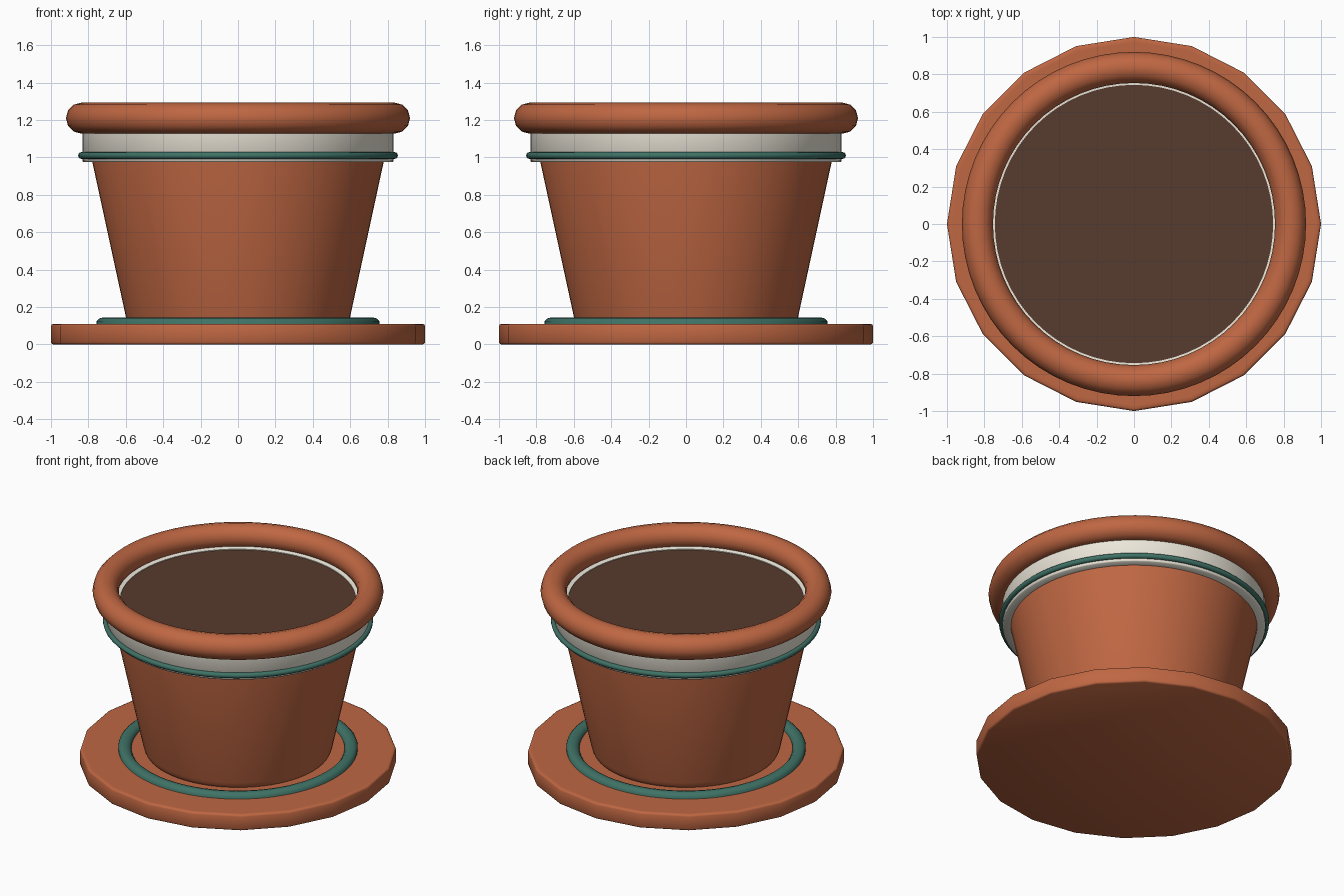
import bpy, bmesh, math

if "Cube" in bpy.data.objects:
    bpy.data.objects.remove(bpy.data.objects["Cube"])

def material(name, rgb):
    m = bpy.data.materials.new(name)
    m.diffuse_color = (*rgb, 1)
    m.use_nodes = True
    m.node_tree.nodes["Principled BSDF"].inputs["Base Color"].default_value = m.diffuse_color
    return m

clay = material("terracotta", (0.52, 0.135, 0.055))
teal = material("teal_glaze", (0.05, 0.17, 0.135))
cream = material("cream_glaze", (0.84, 0.80, 0.70))
earth = material("soil", (0.095, 0.044, 0.026))

def lathe(name, profile, mat, sides=64, closed=False, angle=40):
    """Revolve (radius, height) points around z; closed joins last to first."""
    bm = bmesh.new()
    verts = [bm.verts.new((r, 0, z)) for r, z in profile]
    pairs = list(zip(verts, verts[1:])) + ([(verts[-1], verts[0])] if closed else [])
    edges = [bm.edges.new(p) for p in pairs]
    bmesh.ops.spin(bm, geom=verts + edges, axis=(0, 0, 1), cent=(0, 0, 0),
                   angle=math.tau, steps=sides, use_merge=True)
    bmesh.ops.remove_doubles(bm, verts=bm.verts, dist=1e-4)
    bmesh.ops.dissolve_degenerate(bm, edges=bm.edges, dist=1e-5)
    bmesh.ops.recalc_face_normals(bm, faces=bm.faces)
    mesh = bpy.data.meshes.new(name)
    bm.to_mesh(mesh)
    bm.free()
    mesh.materials.append(mat)
    obj = bpy.data.objects.new(name, mesh)
    bpy.context.collection.objects.link(obj)
    bpy.ops.object.select_all(action='DESELECT')
    obj.select_set(True)
    bpy.context.view_layer.objects.active = obj
    bpy.ops.object.shade_smooth_by_angle(angle=math.radians(angle))
    return obj

def ring(name, radius, z, tube, mat, tube_sides=12, sides=64):
    pts = [(radius + tube * math.cos(math.tau * i / tube_sides),
            z + tube * math.sin(math.tau * i / tube_sides)) for i in range(tube_sides)]
    return lathe(name, pts, mat, sides, closed=True, angle=60)

# Twenty-sided saucer with softened edges
lathe("saucer", [(0, 0), (0.988, 0), (0.996, 0.004), (1, 0.012), (1, 0.098),
                 (0.996, 0.106), (0.988, 0.11), (0.97, 0.11), (0, 0.11)],
      clay, sides=20, angle=60)

# Glazed tray set in the saucer, its rim standing proud
lathe("saucer_tray", [(0, 0.003), (0.725, 0.003), (0.757, 0.03), (0.757, 0.125),
                      (0.738, 0.141), (0.715, 0.145), (0.69, 0.138), (0.675, 0.118),
                      (0.675, 0.09)], teal, angle=60)

# Tapered pot body with rounded foot
lathe("pot_body", [(0, 0.10), (0.56, 0.10), (0.582, 0.108), (0.593, 0.126), (0.60, 0.15),
                   (0.782, 0.99), (0.782, 1.05)], clay)

# Cream collar under the lip
lathe("collar", [(0.755, 0.975), (0.826, 0.975), (0.832, 0.981), (0.832, 1.17),
                 (0.79, 1.17), (0.76, 1.155), (0.744, 1.155)], cream, closed=True, angle=60)

# Thin trim ring around the collar
ring("collar_trim", 0.837, 1.01, 0.018, teal)

# Thick rounded lip
ring("lip", 0.837, 1.21, 0.083, clay, tube_sides=12)

# Soil filling the pot
lathe("soil", [(0.746, 1.12), (0.746, 1.15), (0, 1.15)], earth)
